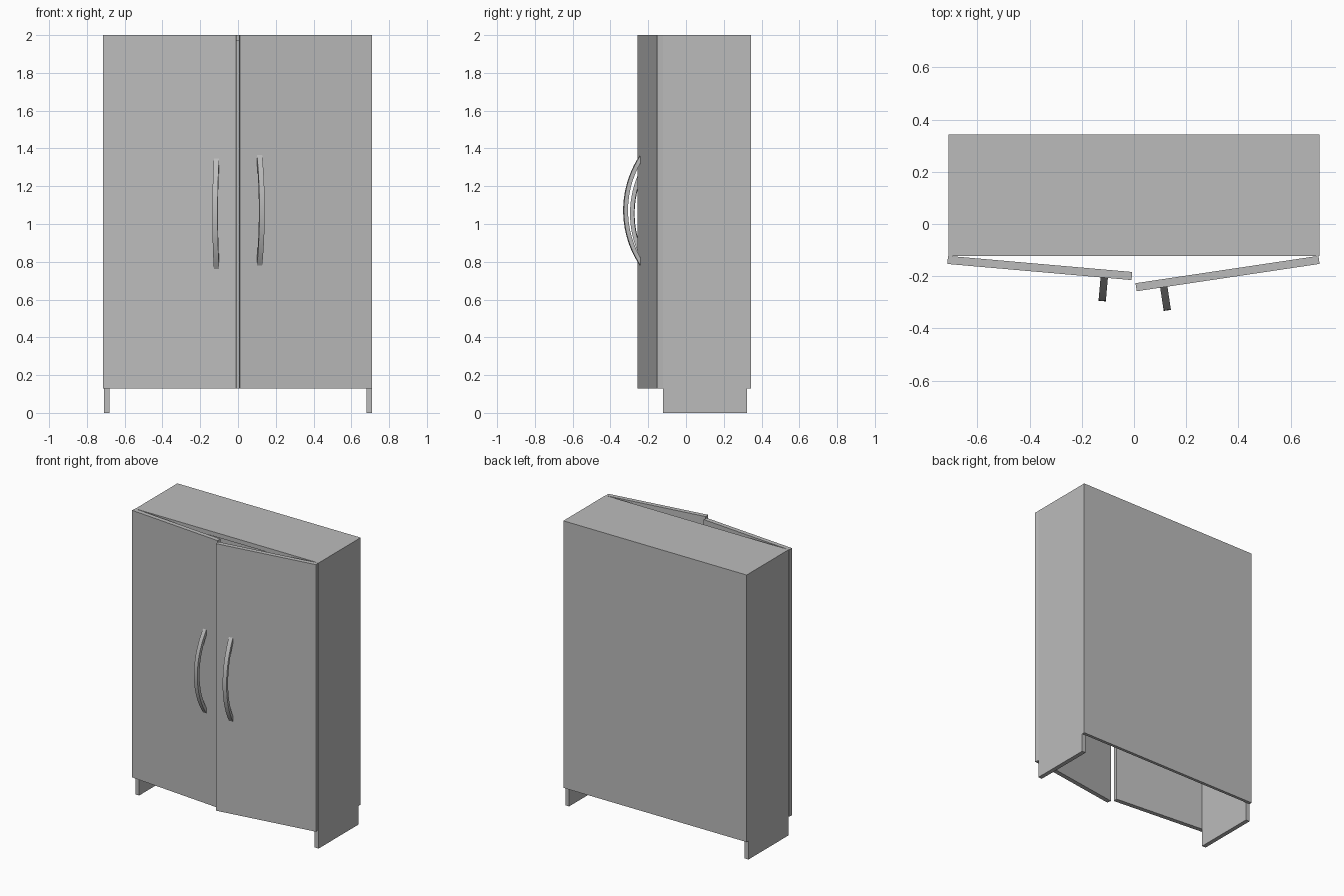
import bpy, bmesh
from math import radians, sin, cos, asin

cube = bpy.data.objects.get("Cube")
if cube:
    bpy.data.objects.remove(cube)

grey = bpy.data.materials.new("plain grey")
grey.use_nodes = True
grey.diffuse_color = (0.5, 0.5, 0.5, 1)
grey.node_tree.nodes["Principled BSDF"].inputs["Base Color"].default_value = (0.5, 0.5, 0.5, 1)


def finish(name, bm):
    bmesh.ops.recalc_face_normals(bm, faces=bm.faces)
    mesh = bpy.data.meshes.new(name)
    bm.to_mesh(mesh)
    bm.free()
    mesh.materials.append(grey)
    ob = bpy.data.objects.new(name, mesh)
    bpy.context.collection.objects.link(ob)
    return ob


def box(name, x, y, z):
    """Box from (low, high) ranges on each axis."""
    bm = bmesh.new()
    bmesh.ops.create_cube(bm, size=1)
    for v in bm.verts:
        v.co = [(r[0] + r[1]) / 2 + c * (r[1] - r[0]) for c, r in zip(v.co, (x, y, z))]
    return finish(name, bm)


def bow(name, x, y, z, half, rise, thick, width, steps=20):
    """Arched pull handle: a crescent strip bulging toward -y from the plane y."""
    def arc(h, r):
        radius = (h * h + r * r) / (2 * r)
        a = asin(h / radius)
        angles = [a * (2 * i / steps - 1) for i in range(steps + 1)]
        return [(y + radius - r - radius * cos(t), z + radius * sin(t)) for t in angles]
    outer, inner = arc(half, rise), arc(half - 0.04, rise - thick)
    bm = bmesh.new()
    rows = []
    for (oy, oz), (iy, iz) in zip(outer, inner):
        rows.append([bm.verts.new(p) for p in (
            (x - width / 2, oy, oz), (x + width / 2, oy, oz),
            (x + width / 2, iy, iz), (x - width / 2, iy, iz))])
    for a, b in zip(rows, rows[1:]):
        for i in range(4):
            j = (i + 1) % 4
            bm.faces.new((a[i], a[j], b[j], b[i]))
    bm.faces.new(rows[0])
    bm.faces.new(rows[-1])
    ob = finish(name, bm)
    bpy.ops.object.select_all(action='DESELECT')
    ob.select_set(True)
    bpy.context.view_layer.objects.active = ob
    bpy.ops.object.shade_smooth_by_angle(angle=radians(30))
    return ob


# Carcass: sides reach the floor, back and top stop at the doors' height
W, FRONT, BACK, BASE, TOP, T = 0.71, -0.122, 0.322, 0.13, 2.0, 0.03
box("right_side_panel", (-W, -W + T), (FRONT, BACK), (0, TOP))
box("left_side_panel", (W - T, W), (FRONT, BACK), (0, TOP))
box("top_panel", (T - W, W - T), (FRONT, BACK), (TOP - T, TOP))
box("back_panel", (-W, W), (BACK, 0.343), (BASE, TOP))

# Doors ajar, each turned about its hinge together with its handle
for side, s, hinge, swing, grip_z in (("right", 1, -0.712, -5, 1.055),
                                      ("left", -1, 0.706, 8.5, 1.072)):
    door = box(side + "_door", sorted((0, s * 0.708)), (-0.031, 0), (BASE, TOP))
    grip = bow(side + "_handle", s * 0.603, -0.031, grip_z, 0.293, 0.09, 0.022, 0.028)
    for ob in (door, grip):
        ob.location = (hinge, FRONT, 0)
        ob.rotation_euler.z = radians(swing)
